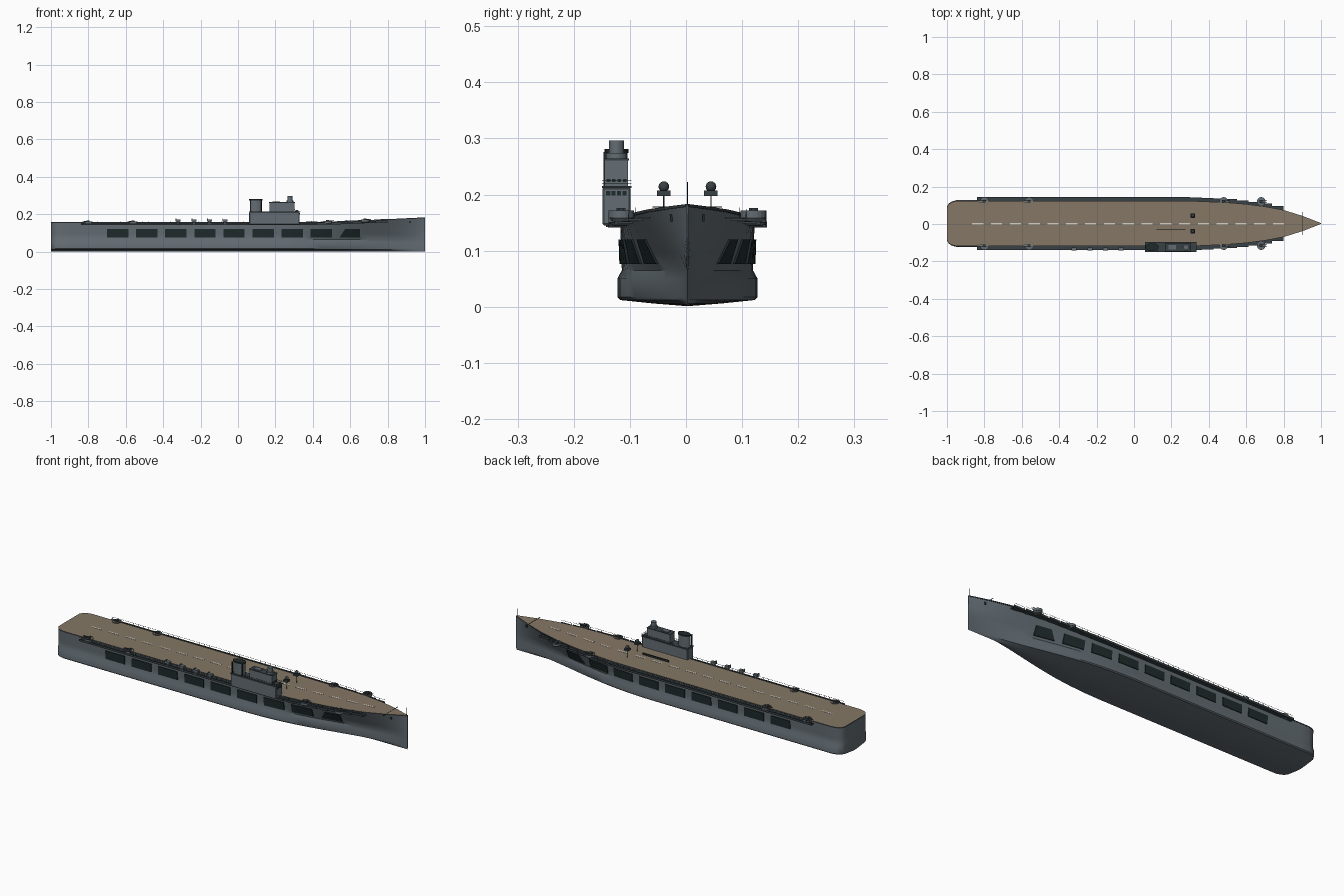
import bpy, bmesh, math
from mathutils import Matrix

if "Cube" in bpy.data.objects:
    bpy.data.objects.remove(bpy.data.objects["Cube"], do_unlink=True)

CY = 0.0025                       # ship centreline


def material(name, r, g, b):
    m = bpy.data.materials.new(name)
    m.use_nodes = True
    m.diffuse_color = (r, g, b, 1)
    m.node_tree.nodes["Principled BSDF"].inputs["Base Color"].default_value = (r, g, b, 1)
    return m


GREY = material("hull grey", 0.125, 0.152, 0.172)
TAN = material("deck tan", 0.235, 0.185, 0.13)
DARK = material("opening black", 0.014, 0.024, 0.025)
WALK = material("walkway dark grey", 0.04, 0.052, 0.058)
WHITE = material("line white", 0.65, 0.64, 0.58)


# ---------- helpers ----------
def finish(name, bm, mats, smooth=False):
    bmesh.ops.recalc_face_normals(bm, faces=bm.faces)
    me = bpy.data.meshes.new(name)
    bm.to_mesh(me)
    bm.free()
    for m in mats:
        me.materials.append(m)
    ob = bpy.data.objects.new(name, me)
    bpy.context.collection.objects.link(ob)
    if smooth:
        bpy.ops.object.select_all(action='DESELECT')
        ob.select_set(True)
        bpy.context.view_layer.objects.active = ob
        bpy.ops.object.shade_smooth_by_angle(angle=math.radians(35))
    return ob


def add_loft(bm, rings):
    vs = [[bm.verts.new(p) for p in r] for r in rings]
    n = len(rings[0])
    for a, b in zip(vs, vs[1:]):
        for i in range(n):
            j = (i + 1) % n
            bm.faces.new((a[i], a[j], b[j], b[i]))
    bm.faces.new(vs[0])
    bm.faces.new(vs[-1])


def add_box(bm, x0, x1, y0, y1, z0, z1):
    add_loft(bm, [[(x, y0, z0), (x, y1, z0), (x, y1, z1), (x, y0, z1)] for x in (x0, x1)])


def add_cyl(bm, x, y, z0, z1, r, r2=None, sx=1.0, seg=16):
    m = Matrix.Translation((x, y, (z0 + z1) / 2)) @ Matrix.Diagonal((sx, 1, 1, 1))
    bmesh.ops.create_cone(bm, cap_ends=True, segments=seg, radius1=r,
                          radius2=r if r2 is None else r2, depth=z1 - z0, matrix=m)


def box(name, mat, *dims):
    bm = bmesh.new()
    add_box(bm, *dims)
    return finish(name, bm, [mat])


def interp(x, pts):
    for (a, va), (b, vb) in zip(pts, pts[1:]):
        if x <= b:
            return va + (vb - va) * max(0, x - a) / (b - a)
    return pts[-1][1]


# ---------- hull shape rules ----------
PLAN = [(-1, .088), (-.99, .103), (-.975, .113), (-.95, .12), (.2, .12), (.35, .118), (.5, .111),
        (.6, .103), (.7, .09), (.8, .071), (.9, .04), (1, .0012)]


def deck_w(x):
    return interp(x, PLAN)


def sheer(x):
    return 0.156 + 0.026 * max(0, (x - .35) / .65) ** 1.25


def low_w(x):
    t = max(0, (x - .05) / .95)
    return max(.001, .125 * min(1, deck_w(x) / .12 if x < 0 else 1) * (.5 + .5 * math.cos(math.pi * t ** 1.25)))


def side(x, z):
    t = min(1, max(0, (z - .065) / (sheer(x) - .065)))
    return .935 * low_w(x) * (1 - t) + deck_w(x) * t


STATIONS = [-1, -.99, -.975, -.96, -.95] + [-.9 + .05 * i for i in range(38)] + [.98, 1]

# hull
bm = bmesh.new()
rings = []
for x in STATIONS:
    b, top = low_w(x), sheer(x) - .003
    half = [(b * .5, .006), (b * .96, .012), (b, .017), (b, .05), (side(x, .065), .065),
            (side(x, .095), .095), (side(x, .125), .125), (side(x, top), top)]
    rings.append([(x, CY, .001)] + [(x, CY + y, z) for y, z in half]
                 + [(x, CY - y, z) for y, z in reversed(half)])
add_loft(bm, rings)
finish("hull", bm, [GREY], True)

# flight deck with dark edge
bm = bmesh.new()
add_loft(bm, [[(x, CY + s * (deck_w(x) + .001), sheer(x) + d)
               for s, d in ((1, -.004), (1, .001), (-1, .001), (-1, -.004))] for x in STATIONS])
bm.normal_update()
bmesh.ops.recalc_face_normals(bm, faces=bm.faces)
for f in bm.faces:
    f.material_index = 0 if f.normal.z > .5 else 1
finish("flight_deck", bm, [TAN, WALK])

# centreline dashes
bm = bmesh.new()
for i in range(17):
    x0 = -.865 + .1005 * i
    add_loft(bm, [[(x, CY + s * .004, sheer(x) + d) for s, d in ((1, 0), (1, .0022), (-1, .0022), (-1, 0))]
                  for x in (x0, x0 + .03, x0 + .06)])
finish("deck_dashes", bm, [WHITE])

# hangar side openings
bm = bmesh.new()
for s in (-1, 1):
    for i in range(9):
        x0 = -.7 + .1555 * i
        last = i == 8
        x1 = x0 + (.108 if last else .114)
        rings = []
        for k in range(5):
            ring = []
            for z, out in ((.076, .004), (.098, .004), (.12, .004), (.12, -.003), (.076, -.003)):
                a = x0 + (.028 * (z - .076) / .044 if last else 0)
                x = a + (x1 - a) * k / 4
                ring.append((x, CY + s * (side(x, z) + out), z))
            rings.append(ring)
        add_loft(bm, rings)
finish("hangar_openings", bm, [DARK])

# side walkways, stepping inward toward the bow
spans = [(-.84, .3)] + [(.3 + .0625 * i, .3 + .0625 * (i + 1)) for i in range(8)]
bm, rail = bmesh.new(), bmesh.new()
for s in (-1, 1):
    for x0, x1 in spans:
        w = deck_w(x1)
        z = sheer((x0 + x1) / 2)
        y0, y1 = sorted((CY + s * (w - .004), CY + s * (w + .023)))
        yo = CY + s * (w + .022)
        add_box(bm, x0, x1, y0, y1, z - .015, z - .011)
        add_box(bm, x0, x1, yo - .001, yo + .001, z - .015, z - .004)
        add_box(rail, x0, x1, yo - .0004, yo + .0004, z + .005, z + .006)
        n = max(1, round((x1 - x0) / .03))
        for k in range(n):
            px = x0 + (x1 - x0) * k / n
            add_box(rail, px, px + .001, yo - .0005, yo + .0005, z - .012, z + .006)
finish("side_walkways", bm, [WALK])
finish("walkway_rails", rail, [WALK])

# gun tubs with twin guns
tub, gun = bmesh.new(), bmesh.new()
for s in (-1, 1):
    for x in (-.8, -.56, .48, .68):
        y, z = CY + s * .118, sheer(x) - .009
        add_cyl(tub, x, y, z - .006, z + .002, .016, .023, seg=20)
        for k in range(20):
            a, b = (2 * math.pi * (k + d) / 20 for d in (0, 1))
            add_loft(tub, [[(x + r * math.cos(t), y + r * math.sin(t), z + h)
                            for r, h in ((.023, 0), (.023, .013), (.0215, .013), (.0215, 0))] for t in (a, b)])
        add_cyl(gun, x, y, z, z + .013, .009, .007, seg=10)
        add_box(gun, x - .009, x + .007, y - .008, y + .008, z + .01, z + .018)
        d = 1 if x > 0 else -1
        for o in (-.004, .004):
            xa, xb = sorted((x, x + d * .032))
            add_box(gun, xa, xb, y + o - .001, y + o + .001, z + .014, z + .016)
finish("gun_tubs", tub, [GREY], True)
finish("twin_guns", gun, [WALK])

# light mounts on the starboard walkway
bm = bmesh.new()
for x in (-.32, -.235, -.152, -.07):
    add_cyl(bm, x, CY - .137, .142, .16, .008, seg=10)
    add_box(bm, x - .013, x + .013, CY - .145, CY - .127, .16, .171)
    add_box(bm, x - .013, x - .009, CY - .145, CY - .127, .171, .176)
finish("light_mounts", bm, [GREY])

# island: base, bridge, funnel, director
YI = -.124
o = box("island_base", GREY, .06, .33, -.149, -.099, .145, .213)
o.modifiers.new("bevel", 'BEVEL').width = .003
box("island_ledge", WALK, .058, .333, -.15, -.097, .212, .215)
box("bridge", GREY, .168, .303, -.145, -.103, .214, .262)
box("bridge_roof", WALK, .166, .305, -.146, -.102, .261, .264)
bm = bmesh.new()
for k in range(4):
    y = -.143 + .0098 * k
    add_box(bm, .329, .332, y, y + .008, .198, .206)
    add_box(bm, .302, .305, y + .001, y + .008, .222, .228)
finish("bridge_windows", bm, [DARK])
bm = bmesh.new()
for z in (.219, .224):
    for y in (-.149, -.098):
        add_box(bm, .14, .332, y - .0006, y + .0006, z, z + .001)
    add_box(bm, .331, .332, -.149, -.098, z, z + .001)
finish("island_rails", bm, [WALK])
bm = bmesh.new()
add_cyl(bm, .096, YI, .213, .277, .02, sx=1.65, seg=24)
finish("funnel", bm, [GREY], True)
bm = bmesh.new()
add_cyl(bm, .096, YI, .274, .281, .0212, sx=1.7, seg=24)
for x in (.066, .126):
    add_box(bm, x - .002, x + .002, -.147, -.141, .214, .276)
finish("funnel_cap_and_pipes", bm, [DARK])
bm = bmesh.new()
add_cyl(bm, .278, YI, .262, .274, .019, seg=20)
add_cyl(bm, .278, YI, .274, .296, .0135, seg=20)
add_box(bm, .185, .225, -.136, -.112, .262, .268)
finish("director_tower", bm, [GREY], True)

# raised directors over the deck
bm = bmesh.new()
for s in (-1, 1):
    y = CY + s * .042
    add_cyl(bm, .315, y, .155, .197, .0012, seg=6)
    add_box(bm, .303, .327, y - .012, y + .012, .197, .207)
    bmesh.ops.create_uvsphere(bm, u_segments=12, v_segments=8, radius=.0095,
                              matrix=Matrix.Translation((.315, y, .214)))
finish("deck_directors", bm, [WALK], True)
box("deck_barrier", DARK, .12, .275, -.03, -.026, .155, .167)

# bow fittings: jackstaff, spar, anchors
bm = bmesh.new()
add_cyl(bm, .994, CY, .18, .222, .001, seg=6)
add_box(bm, .899, .901, CY - .062, CY + .062, .177, .179)
for s in (-1, 1):
    y = CY + s * (side(.92, .16) + .001)
    add_box(bm, .915, .925, y - .002, y + .002, .152, .164)
finish("bow_fittings", bm, [DARK])
